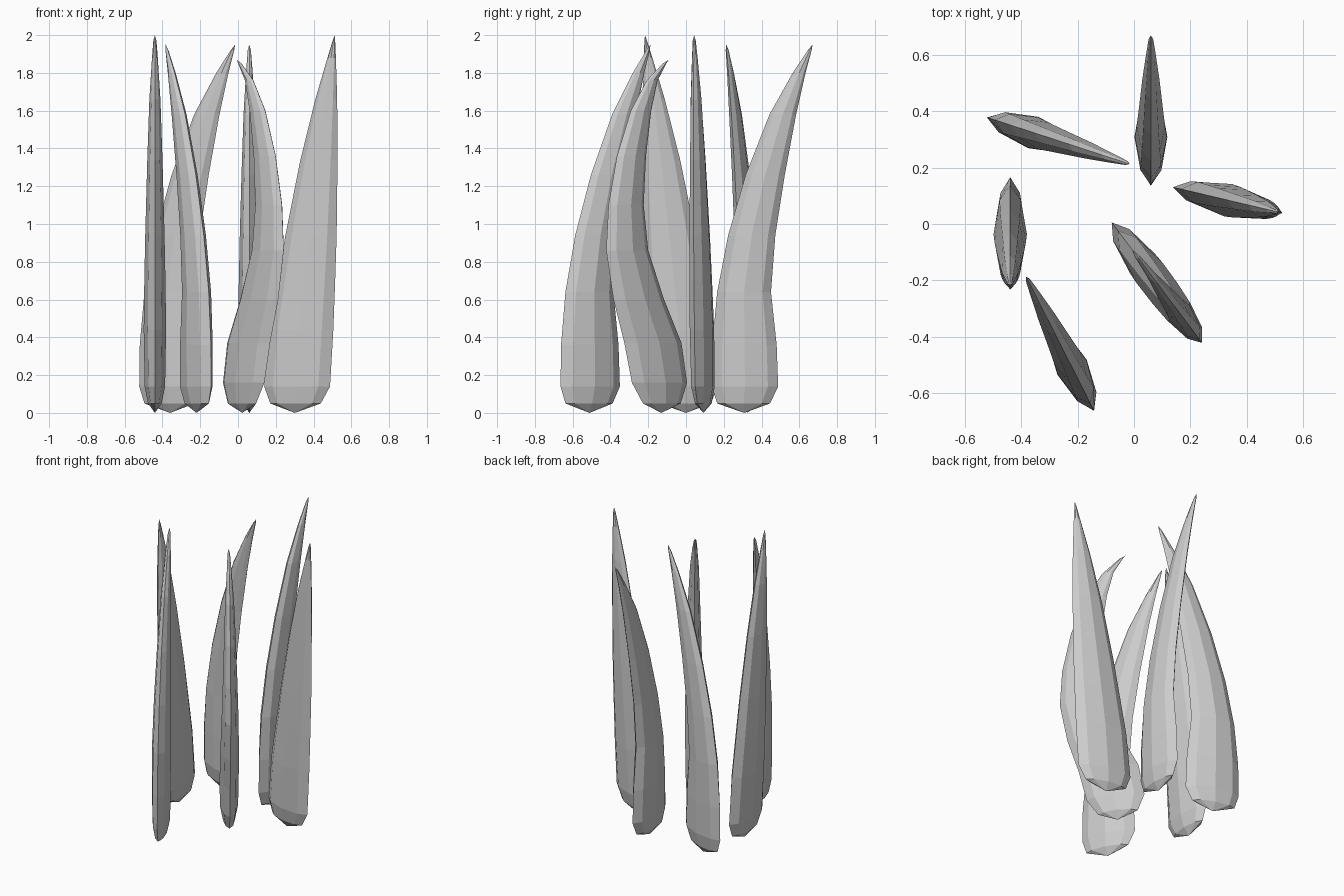
import bpy, bmesh
from mathutils import Vector

if "Cube" in bpy.data.objects:
    bpy.data.objects.remove(bpy.data.objects["Cube"])

# Blade side profiles: (height, back edge, front edge) along the lean direction
UPRIGHT = [(.05, -.145, .13), (.14, -.178, .18), (.44, -.15, .198), (.7, -.105, .208), (.94, -.063, .216),
           (1.34, .019, .221), (1.66, .1, .219), (1.88, .166, .212), (1.97, .194, .208)]
LEANING = [(.05, -.155, .125), (.14, -.184, .168), (.36, -.181, .16), (.64, -.155, .13), (.94, -.097, .153),
           (1.26, -.004, .203), (1.58, .122, .263), (1.8, .245, .313), (1.92, .325, .345)]
CURLED = [(.05, -.14, .11), (.16, -.182, .183), (.37, -.145, .233), (.6, -.03, .305), (.86, .075, .353),
          (1.1, .105, .338), (1.36, .09, .282), (1.6, .055, .19), (1.76, .013, .085), (1.85, -.045, -.022)]
# Octagonal cross-section, pointed at the narrow edges
SECTION = [(1, 0), (.69, .64), (0, 1), (-.69, .64), (-1, 0), (-.69, -.64), (0, -1), (.69, -.64)]


def thickness(z):
    # Half thickness tapers from base to tip
    keys = [(.05, .036), (.15, .056), (.5, .06), (.95, .051), (1.35, .04), (1.7, .028), (1.9, .014), (2, .006)]
    for (z0, t0), (z1, t1) in zip(keys, keys[1:]):
        if z <= z1:
            return t0 + (t1 - t0) * (z - z0) / (z1 - z0)
    return .006


def blade(name, profile, tip, centre, lean):
    along = Vector((lean[0], lean[1], 0)).normalized()
    across = Vector((-along.y, along.x, 0))
    origin = Vector((centre[0], centre[1], 0))
    top = tip[0]
    bm = bmesh.new()

    def vert(u, v, z):
        return bm.verts.new(origin + along * u + across * v + Vector((0, 0, z)))

    rings = []
    for z, back, front in profile:
        mid, half, t = (back + front) / 2, (front - back) / 2, thickness(z * 2 / top)
        rings.append([vert(mid + half * a, t * b, z) for a, b in SECTION])
    for low, high in zip(rings, rings[1:]):
        for i in range(8):
            j = (i + 1) % 8
            bm.faces.new((low[i], low[j], high[j], high[i]))
    # Shallow pointed foot and sharp tip
    foot, apex = vert(-.012, 0, .0), vert(tip[1], 0, top)
    for i in range(8):
        j = (i + 1) % 8
        bm.faces.new((foot, rings[0][j], rings[0][i]))
        bm.faces.new((apex, rings[-1][i], rings[-1][j]))
    bmesh.ops.recalc_face_normals(bm, faces=bm.faces)
    mesh = bpy.data.meshes.new(name)
    bm.to_mesh(mesh)
    bm.free()
    bpy.context.collection.objects.link(bpy.data.objects.new(name, mesh))


# Six blades of the tuft
blade("left_blade", UPRIGHT, (2, .205), (-.44, -.012), (0, -1))
blade("right_blade", UPRIGHT, (2, .205), (.312, .09), (.973, -.23))
blade("back_blade", LEANING, (1.95, .35), (.06, .32), (0, 1))
blade("back_left_blade", LEANING, (1.95, .35), (-.348, .322), (.95, -.31))
blade("front_left_blade", LEANING, (1.95, .35), (-.225, -.5), (-.45, .89))
blade("middle_blade", CURLED, (1.87, -.062), (.03, -.14), (.6, -.8))
